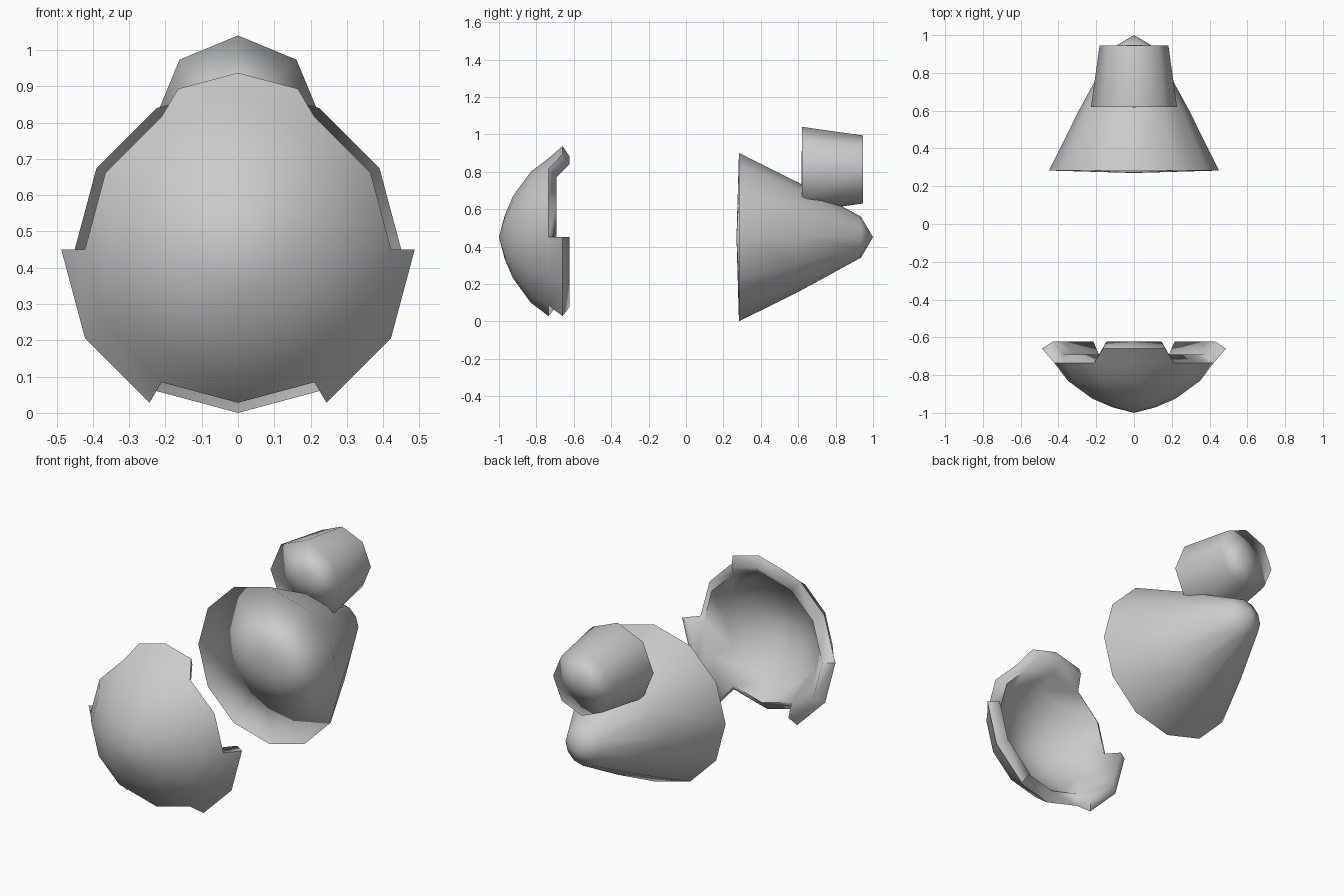
import bpy, bmesh
from math import sin, cos, radians, pi
from mathutils import Vector

if "Cube" in bpy.data.objects:
    bpy.data.objects.remove(bpy.data.objects["Cube"])


def finish(name, bm):
    bmesh.ops.recalc_face_normals(bm, faces=bm.faces)
    me = bpy.data.meshes.new(name)
    bm.to_mesh(me)
    bm.free()
    ob = bpy.data.objects.new(name, me)
    bpy.context.collection.objects.link(ob)
    bpy.ops.object.select_all(action='DESELECT')
    ob.select_set(True)
    bpy.context.view_layer.objects.active = ob
    return ob


def ring(bm, r, y, zc, sides):
    """Circle of vertices around the y axis; radius 0 gives a shared pole."""
    if r == 0:
        return [bm.verts.new((0, y, zc))] * sides
    return [bm.verts.new((r * cos(2 * pi * i / sides), y, zc + r * sin(2 * pi * i / sides)))
            for i in range(sides)]


def skin(bm, rings):
    for a, b in zip(rings, rings[1:]):
        for i in range(len(a)):
            j = (i + 1) % len(a)
            bm.faces.new(list(dict.fromkeys((a[i], a[j], b[j], b[i]))))


def solid(name, profile, zc, sides):
    """Revolved (radius, y, normal lean along y) profile, soft shaded over its caps."""
    bm = bmesh.new()
    skin(bm, [ring(bm, r, y, zc, sides) for r, y, _ in profile])
    ob = finish(name, bm)
    bpy.ops.object.shade_smooth()
    lean = {round(y, 3): n for _, y, n in profile}
    normals = []
    for v in ob.data.vertices:
        radial = Vector((v.co.x, 0, v.co.z - zc))
        if radial.length > 1e-4:
            radial.normalize()
        radial.y = lean[round(v.co.y, 3)]
        normals.append(radial.normalized())
    ob.data.normals_split_custom_set_from_vertices(normals)


def front_bowl():
    """Rounded shell with three raised rim pieces, separated by notches."""
    bm = bmesh.new()
    outer = [ring(bm, r, y, AXIS, 12) for r, y in
             ((0, -1), (.115, -.97), (.22, -.925), (.35, -.83), (.422, -.735))]
    inner = [ring(bm, r, y, AXIS, 12) for r, y in
             ((0, -.935), (.1, -.91), (.19, -.87), (.3, -.785), (.37, -.692))]
    skin(bm, outer)
    skin(bm, inner)
    o, n = outer[-1], inner[-1]

    # Rim pieces: base column index, outer angle, outer radius scale
    pieces = [[(2, 69.6, .971), (3, 90, 1), (4, 110.4, .971)],
              [(i, i * 30, 1) for i in (10, 11, 0)],
              [(i, i * 30, 1) for i in (6, 7, 8)]]
    raised = set()
    for piece in pieces:
        cols = []
        for i, t, k in piece:
            c, s = cos(radians(t)) * k, sin(radians(t)) * k
            cols.append((o[i], bm.verts.new((.487 * c, -.66, AXIS + .487 * s)),
                         bm.verts.new((.43 * c, -.622, AXIS + .43 * s)), n[i]))
        raised.update(p[0] for p in piece[:-1])
        for a, b in zip(cols, cols[1:]):
            for q in range(3):
                bm.faces.new((a[q], a[q + 1], b[q + 1], b[q]))
        bm.faces.new(cols[0])
        bm.faces.new(cols[-1])
    # Plain edge in the notches
    for i in set(range(12)) - raised:
        j = (i + 1) % 12
        bm.faces.new((o[i], o[j], n[j], n[i]))
    finish("front_bowl", bm)
    bpy.ops.object.shade_smooth_by_angle(angle=radians(85))


AXIS = .45
front_bowl()

# Rear cone, closed by an almost flat front
solid("rear_cone", [(0, 1, 1), (.11, .935, .75), (.29, .605, .5), (.45, .283, .3), (0, .27, -1)],
      AXIS, 12)

# Tapered drum on top of the cone
solid("top_drum", [(0, .618, -1), (.228, .62, 0), (.182, .945, .2), (0, .947, 1)], .812, 8)
